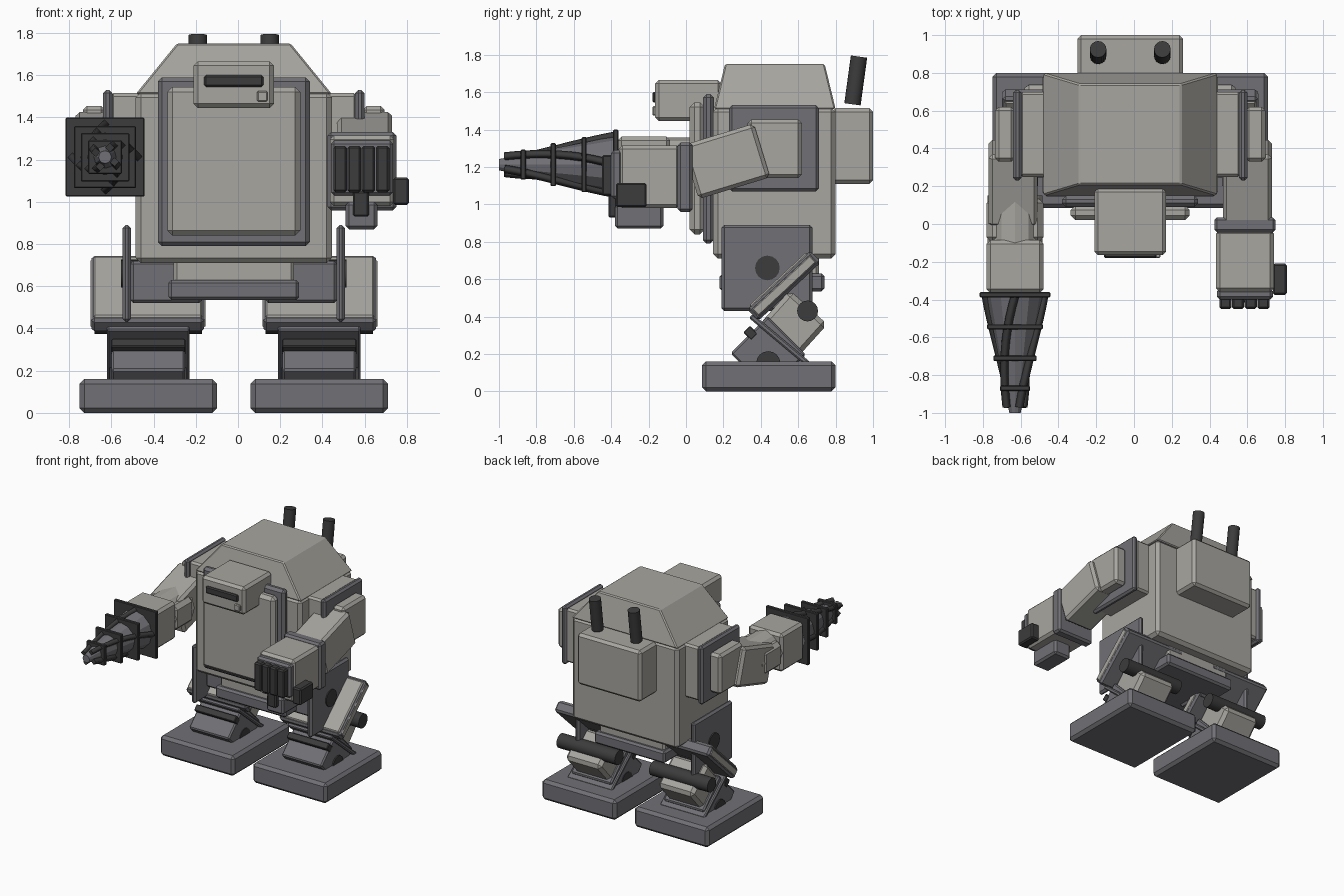
import bpy, bmesh, math
from mathutils import Matrix, Vector

if "Cube" in bpy.data.objects:
    bpy.data.objects.remove(bpy.data.objects["Cube"], do_unlink=True)

SHIFT = -0.02  # body centreline


def material(name, rgb):
    m = bpy.data.materials.new(name)
    m.use_nodes = True
    m.diffuse_color = (*rgb, 1)
    m.node_tree.nodes["Principled BSDF"].inputs["Base Color"].default_value = (*rgb, 1)
    return m


LIGHT = material("warm_light_grey", (0.39, 0.38, 0.35))
GREY = material("steel_grey", (0.165, 0.163, 0.18))
DARK = material("charcoal", (0.045, 0.045, 0.046))


def finish(name, bm, mat, matrix):
    bmesh.ops.transform(bm, matrix=Matrix.Translation((SHIFT, 0, 0)) @ matrix, verts=bm.verts)
    bmesh.ops.recalc_face_normals(bm, faces=bm.faces)
    me = bpy.data.meshes.new(name)
    bm.to_mesh(me)
    bm.free()
    me.materials.append(mat)
    ob = bpy.data.objects.new(name, me)
    bpy.context.scene.collection.objects.link(ob)
    return ob


def block(name, mat, x, y, z, tilt=0, bevel=0.015, taper=(1, 1)):
    """Chamfered box from x, y, z ranges, tilted about its own x axis."""
    lo, hi = Vector((x[0], y[0], z[0])), Vector((x[1], y[1], z[1]))
    bm = bmesh.new()
    bmesh.ops.create_cube(bm, size=1)
    size = hi - lo
    for v in bm.verts:
        if v.co.z > 0:
            v.co.x *= taper[0]
            v.co.y *= taper[1]
        v.co = Vector(a * b for a, b in zip(v.co, size))
    if bevel:
        bmesh.ops.bevel(bm, geom=bm.edges[:], offset=min(bevel, min(size) * 0.4),
                        segments=1, affect='EDGES')
    m = Matrix.Translation((lo + hi) / 2) @ Matrix.Rotation(math.radians(tilt), 4, 'X')
    return finish(name, bm, mat, m)


def tilted(name, mat, x, centre, length, height, tilt, bevel=0.015):
    cy, cz = centre
    return block(name, mat, x, (cy - length / 2, cy + length / 2),
                 (cz - height / 2, cz + height / 2), tilt, bevel)


def rod(name, mat, a, b, r1, r2=None, sides=16):
    """Cylinder or cone between two points."""
    a, b = Vector(a), Vector(b)
    bm = bmesh.new()
    bmesh.ops.create_cone(bm, cap_ends=True, segments=sides, radius1=r1,
                          radius2=r1 if r2 is None else r2, depth=(b - a).length)
    rot = (b - a).to_track_quat('Z', 'Y').to_matrix().to_4x4()
    ob = finish(name, bm, mat, Matrix.Translation((a + b) / 2) @ rot)
    if sides > 12:
        bpy.context.view_layer.objects.active = ob
        bpy.ops.object.select_all(action='DESELECT')
        ob.select_set(True)
        bpy.ops.object.shade_smooth_by_angle()
    return ob


# Torso, roof and chest
block("torso", LIGHT, (-.465, .465), (.145, .8), (.71, 1.52), bevel=.025)
block("torso_roof", LIGHT, (-.465, .465), (.15, .8), (1.51, 1.75), bevel=.008, taper=(.58, .82))
block("chest_frame", GREY, (-.36, .36), (.09, .15), (.79, 1.59), bevel=.02)
block("chest_plate", LIGHT, (-.315, .315), (.02, .1), (.84, 1.545), bevel=.025)

# Head
block("head", LIGHT, (-.19, .19), (-.165, .19), (1.445, 1.665), bevel=.02)
block("visor", DARK, (-.14, .14), (-.18, -.15), (1.545, 1.6), bevel=.008)
block("head_button", LIGHT, (.11, .16), (-.18, -.15), (1.475, 1.525), bevel=.006)

# Backpack and exhausts
block("backpack", LIGHT, (-.28, .28), (.78, 1.0), (1.11, 1.515), bevel=.02)
for x in (-.17, .17):
    rod("exhaust", DARK, (x, .89, 1.535), (x, .925, 1.79), .044)

# Pelvis
block("waist", LIGHT, (-.285, .285), (.21, .71), (.61, .73))
block("pelvis", GREY, (-.31, .31), (.18, .74), (.535, .63))


def span(s, a, b):
    return tuple(sorted((s * a, s * b)))


for s, side in ((1, "left_"), (-1, "right_")):
    def sx(a, b):
        return span(s, a, b)

    # Shoulder and upper arm
    block(side + "shoulder_block", LIGHT, sx(.44, .585), (.25, .7), (1.09, 1.515))
    block(side + "shoulder_plate", GREY, sx(.575, .62), (.23, .71), (1.07, 1.53))
    block(side + "shoulder_cap", LIGHT, sx(.61, .715), (.33, .62), (1.14, 1.455), bevel=.02)
    tilted(side + "upper_arm", LIGHT, sx(.49, .75), (.215, 1.23), .4, .3, 17, .02)

    # Hip
    block(side + "hip_plate", GREY, sx(.487, .527), (.19, .675), (.43, .89))
    rod(side + "hip_pin", DARK, (s * .4, .435, .66), (s * .535, .435, .66), .066)
    block(side + "hip_joint", GREY, sx(.15, .49), (.32, .56), (.52, .72))

    # Thigh
    tilted(side + "thigh_frame", GREY, sx(.14, .675), (.525, .565), .46, .085, 43)
    tilted(side + "thigh_core", LIGHT, sx(.135, .68), (.525, .565), .42, .05, 43, .005)
    tilted(side + "thigh_panel", LIGHT, sx(.15, .665), (.498, .594), .42, .022, 43, .008)

    # Shin, ankle and foot
    tilted(side + "shin", LIGHT, sx(.25, .56), (.575, .36), .27, .24, -42, .025)
    rod(side + "knee_piston", DARK, (s * .15, .65, .43), (s * .66, .65, .43), .056)
    tilted(side + "ankle_plate", GREY, sx(.21, .6), (.5, .275), .4, .03, -40, .008)
    tilted(side + "ankle_block", GREY, sx(.23, .58), (.44, .2), .29, .28, -45, .01)
    tilted(side + "ankle_band", DARK, sx(.228, .582), (.345, .312), .06, .05, -45, .005)
    rod(side + "ankle_pin", DARK, (s * .225, .44, .15), (s * .59, .44, .15), .065)
    block(side + "foot", GREY, sx(.08, .73), (.085, .8), (0, .16), bevel=.022)

# Left arm: forearm with fist and underslung launcher
block("elbow_band", GREY, (.445, .77), (-.045, .035), (.96, 1.33))
block("left_forearm", LIGHT, (.455, .76), (-.36, -.03), (.98, 1.315), bevel=.02)
block("palm", GREY, (.46, .755), (-.4, -.34), (1.03, 1.29))
for i in range(4):
    x = .472 + i * .067
    block("finger", DARK, (x, x + .064), (-.45, -.38), (1.045, 1.265), bevel=.01)
block("thumb", DARK, (.755, .83), (-.375, -.21), (.985, 1.115), bevel=.01)
block("launcher", GREY, (.53, .68), (-.38, -.12), (.87, 1.0))
block("launcher_trigger", DARK, (.565, .64), (-.415, -.37), (.93, 1.05), bevel=.008)

# Right arm: faceted elbow, forearm box and drill
DX, DZ = -.61, 1.212
block("drill_elbow", LIGHT, (DX - .15, DX + .15), (-.1, .14), (DZ - .1, DZ + .1), bevel=.03)
rod("drill_elbow_barrel", LIGHT, (DX, .15, DZ), (DX, -.1, DZ), .145, sides=12)
block("drill_forearm", LIGHT, (DX - .15, DX + .15), (-.365, -.085), (DZ - .15, DZ + .15), bevel=.02)
rod("drill_cone", GREY, (DX, -.36, DZ), (DX, -1, DZ), .155, .03, sides=12)
for y, h in ((-.375, .187), (-.545, .147), (-.71, .115), (-.87, .08)):
    block("drill_ring", DARK, (DX - h, DX + h), (y - .014, y + .014), (DZ - h, DZ + h), bevel=.005)

# Twisting drill flutes
for k in range(4):
    cu = bpy.data.curves.new("drill_flute", 'CURVE')
    cu.dimensions = '3D'
    cu.bevel_depth = .022
    cu.bevel_resolution = 0
    cu.use_fill_caps = True
    sp = cu.splines.new('POLY')
    sp.points.add(10)
    for i, p in enumerate(sp.points):
        t = i / 10
        a = math.pi / 2 * k + 1.1 * t
        r = .155 - .105 * t
        p.co = (SHIFT + DX + r * math.cos(a), -.38 - .59 * t, DZ + r * math.sin(a), 1)
    cu.materials.append(DARK)
    bpy.context.scene.collection.objects.link(bpy.data.objects.new("drill_flute", cu))
